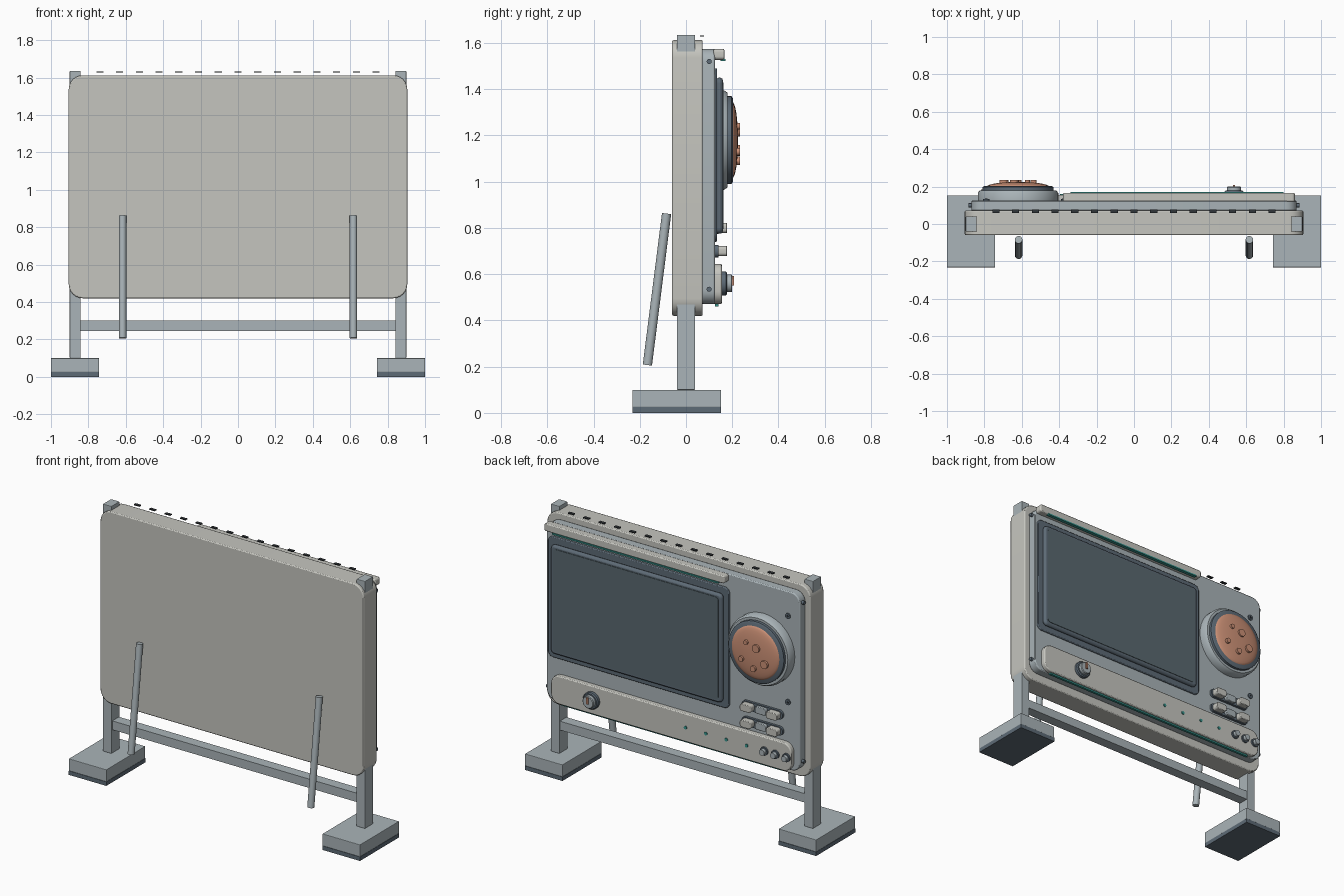
import bpy, bmesh, math
from mathutils import Vector

cube = bpy.data.objects.get("Cube")
if cube:
    bpy.data.objects.remove(cube, do_unlink=True)


def material(name, r, g, b):
    m = bpy.data.materials.new(name)
    m.use_nodes = True
    m.diffuse_color = (r, g, b, 1)
    node = m.node_tree.nodes["Principled BSDF"]
    node.inputs["Base Color"].default_value = (r, g, b, 1)
    node.inputs["Roughness"].default_value = 0.6
    return m


SHELL = material("warm light grey", 0.56, 0.56, 0.52)
METAL = material("blue grey metal", 0.40, 0.455, 0.48)
SLATE = material("dark slate", 0.11, 0.145, 0.18)
GLASS = material("screen slate", 0.10, 0.14, 0.16)
BLACK = material("near black", 0.03, 0.035, 0.04)
COPPER = material("copper", 0.60, 0.28, 0.18)
TEAL = material("teal", 0.04, 0.30, 0.27)


def finish(name, bm, mat, bevel=0, smooth=True):
    bmesh.ops.recalc_face_normals(bm, faces=bm.faces)
    me = bpy.data.meshes.new(name)
    bm.to_mesh(me)
    bm.free()
    me.materials.append(mat)
    ob = bpy.data.objects.new(name, me)
    bpy.context.collection.objects.link(ob)
    if smooth:
        bpy.ops.object.select_all(action='DESELECT')
        ob.select_set(True)
        bpy.context.view_layer.objects.active = ob
        bpy.ops.object.shade_smooth_by_angle(angle=math.radians(35))
    if bevel:
        mod = ob.modifiers.new("edge", 'BEVEL')
        mod.width, mod.segments, mod.limit_method = bevel, 2, 'ANGLE'
        mod.angle_limit = math.radians(40)
    return ob


def box(name, x, y, z, mat, bevel=0):
    """Box from (min, max) ranges."""
    bm = bmesh.new()
    bmesh.ops.create_cube(bm, size=1)
    for v in bm.verts:
        v.co = [sum(r) / 2 + c * (r[1] - r[0]) for r, c in zip((x, y, z), v.co)]
    return finish(name, bm, mat, bevel, smooth=False)


def slab(name, x, y, z, radius, mat, bevel=0, steps=6):
    """Rounded rectangle in the xz plane, extruded along y."""
    bm = bmesh.new()
    corners = [(x[1], z[1], -1, -1), (x[0], z[1], 1, -1), (x[0], z[0], 1, 1), (x[1], z[0], -1, 1)]
    verts = []
    for i, (cx, cz, sx, sz) in enumerate(corners):
        for k in range(steps + 1):
            a = math.pi / 2 * (i + k / steps)
            verts.append(bm.verts.new((cx + radius * (sx + math.cos(a)), y[0],
                                       cz + radius * (sz + math.sin(a)))))
    face = bm.faces.new(verts)
    out = bmesh.ops.extrude_face_region(bm, geom=[face])
    moved = [g for g in out["geom"] if isinstance(g, bmesh.types.BMVert)]
    bmesh.ops.translate(bm, verts=moved, vec=(0, y[1] - y[0], 0))
    return finish(name, bm, mat, bevel)


def lathe(name, x, z, profile, mat, sides=32):
    """Spin (radius, y) points about a y axis through x, z."""
    bm = bmesh.new()
    rings = []
    for r, y in profile:
        rings.append([bm.verts.new((x + r * math.cos(a), y, z + r * math.sin(a)))
                      for a in (math.tau * i / sides for i in range(sides))])
    for a, b in zip(rings, rings[1:]):
        for i in range(sides):
            j = (i + 1) % sides
            bm.faces.new((a[i], a[j], b[j], b[i]))
    bm.faces.new(rings[0])
    bm.faces.new(rings[-1])
    return finish(name, bm, mat)


def disc(name, x, z, r, y0, y1, mat, sides=24):
    return lathe(name, x, z, [(r, y0), (r, y1)], mat, sides)


def rod(name, start, end, r, mat, sides=20):
    a, b = Vector(start), Vector(end)
    bm = bmesh.new()
    bmesh.ops.create_cone(bm, cap_ends=True, segments=sides, radius1=r, radius2=r,
                          depth=(b - a).length)
    ob = finish(name, bm, mat)
    ob.location = (a + b) / 2
    ob.rotation_euler = (b - a).to_track_quat('Z', 'Y').to_euler()
    return ob


# Stand: feet, posts, crossbar and leaning struts
for s, side in ((1, "left"), (-1, "right")):
    foot_x = sorted((s * 0.742, s * 1.0))
    box(side + "_foot", foot_x, (-0.232, 0.152), (0.025, 0.1), METAL, 0.003)
    box(side + "_foot_pad", foot_x, (-0.232, 0.152), (0, 0.025), SLATE)
    box(side + "_post", sorted((s * 0.842, s * 0.9)), (-0.04, 0.04), (0.1, 1.635), METAL, 0.003)
    rod(side + "_strut", (s * 0.617, -0.167, 0.207), (s * 0.617, -0.084, 0.862), 0.02, METAL)
    # Side screws
    for z in (0.535, 1.52):
        rod(side + "_side_screw", (s * 0.86, 0.1, z), (s * 0.885, 0.1, z), 0.011, SLATE, 12)
box("crossbar", (-0.845, 0.845), (-0.03, 0.035), (0.245, 0.3), METAL)

# Housing and face plate
slab("housing", (-0.905, 0.905), (-0.06, 0.072), (0.42, 1.612), 0.075, SHELL, 0.006)
slab("face_plate", (-0.87, 0.87), (0.07, 0.125), (0.47, 1.575), 0.06, METAL, 0.006)

# Row of vents along the top
for i in range(15):
    x = (i - 7) * 0.1055
    box("vent", (x - 0.019, x + 0.019), (0.06, 0.078), (1.627, 1.633), BLACK)

# Screen
slab("screen_frame", (-0.39, 0.855), (0.11, 0.135), (0.74, 1.49), 0.035, SLATE, 0.005)
slab("screen_bezel", (-0.355, 0.82), (0.13, 0.16), (0.775, 1.45), 0.025, SLATE, 0.012)
slab("screen", (-0.335, 0.80), (0.158, 0.163), (0.795, 1.43), 0.02, GLASS)

# Hood bar above the screen
slab("hood_bar", (-0.38, 0.86), (0.12, 0.166), (1.527, 1.575), 0.015, SHELL, 0.006)
box("hood_light", (-0.34, 0.8), (0.15, 0.171), (1.521, 1.53), TEAL)

# Round speaker with domed copper cap
DX, DZ = -0.62, 1.18
lathe("speaker_base", DX, DZ, [(0.215, 0.12), (0.215, 0.165), (0.205, 0.18)], METAL, 48)
lathe("speaker_ring", DX, DZ, [(0.19, 0.178), (0.19, 0.197), (0.18, 0.203)], SLATE, 48)
DOME = [(0.165 * math.cos(t), 0.2 + 0.025 * math.sin(t))
        for t in (math.pi / 2 * k / 8 for k in range(8))]
lathe("speaker_dome", DX, DZ, DOME, COPPER, 48)
for dx, dz, r in ((0.05, 0.06, 0.014), (-0.02, 0.04, 0.024), (-0.076, -0.045, 0.024),
                  (0.083, -0.05, 0.016), (0.0, -0.09, 0.018)):
    disc("dome_stud", DX + dx, DZ + dz, r, 0.205, 0.234, COPPER, 20)

# Face screws
for z in (0.89, 1.425):
    disc("face_screw", -0.79, z, 0.017, 0.12, 0.133, SLATE, 16)
    disc("face_screw_slot", -0.79, z, 0.007, 0.13, 0.135, BLACK, 8)

# Two rows of switches
for z in (0.8, 0.7):
    slab("switch_tray", (-0.76, -0.48), (0.12, 0.14), (z - 0.027, z + 0.027), 0.024, SLATE)
    for k in range(3):
        x = -0.71 + k * 0.09
        mat, top = (METAL, 0.158) if k == 1 else (SHELL, 0.178)
        slab("switch_key", (x - 0.038, x + 0.038), (0.138, top), (z - 0.022, z + 0.022),
             0.015, mat, 0.003)

# Control strip with under-light
slab("control_strip", (-0.83, 0.82), (0.12, 0.155), (0.47, 0.645), 0.055, SHELL, 0.006)
box("control_light", (-0.76, 0.76), (0.125, 0.14), (0.46, 0.472), TEAL)

# Main dial with copper pointer
KZ = 0.56
lathe("dial_skirt", 0.535, KZ, [(0.052, 0.15), (0.052, 0.172), (0.046, 0.178)], SLATE)
lathe("dial_knob", 0.535, KZ, [(0.038, 0.175), (0.038, 0.196), (0.034, 0.2)], METAL)
box("dial_pointer", (0.529, 0.541), (0.198, 0.208), (KZ - 0.008, KZ + 0.032), COPPER)

# Indicator lamps and small knobs
for k in range(4):
    disc("lamp", -0.106 - k * 0.14, KZ, 0.01, 0.15, 0.16, TEAL, 16)
for k in range(3):
    x = -0.648 - k * 0.076
    disc("small_knob_base", x, KZ, 0.026, 0.15, 0.165, SLATE, 20)
    disc("small_knob", x, KZ, 0.018, 0.165, 0.185, METAL, 20)
